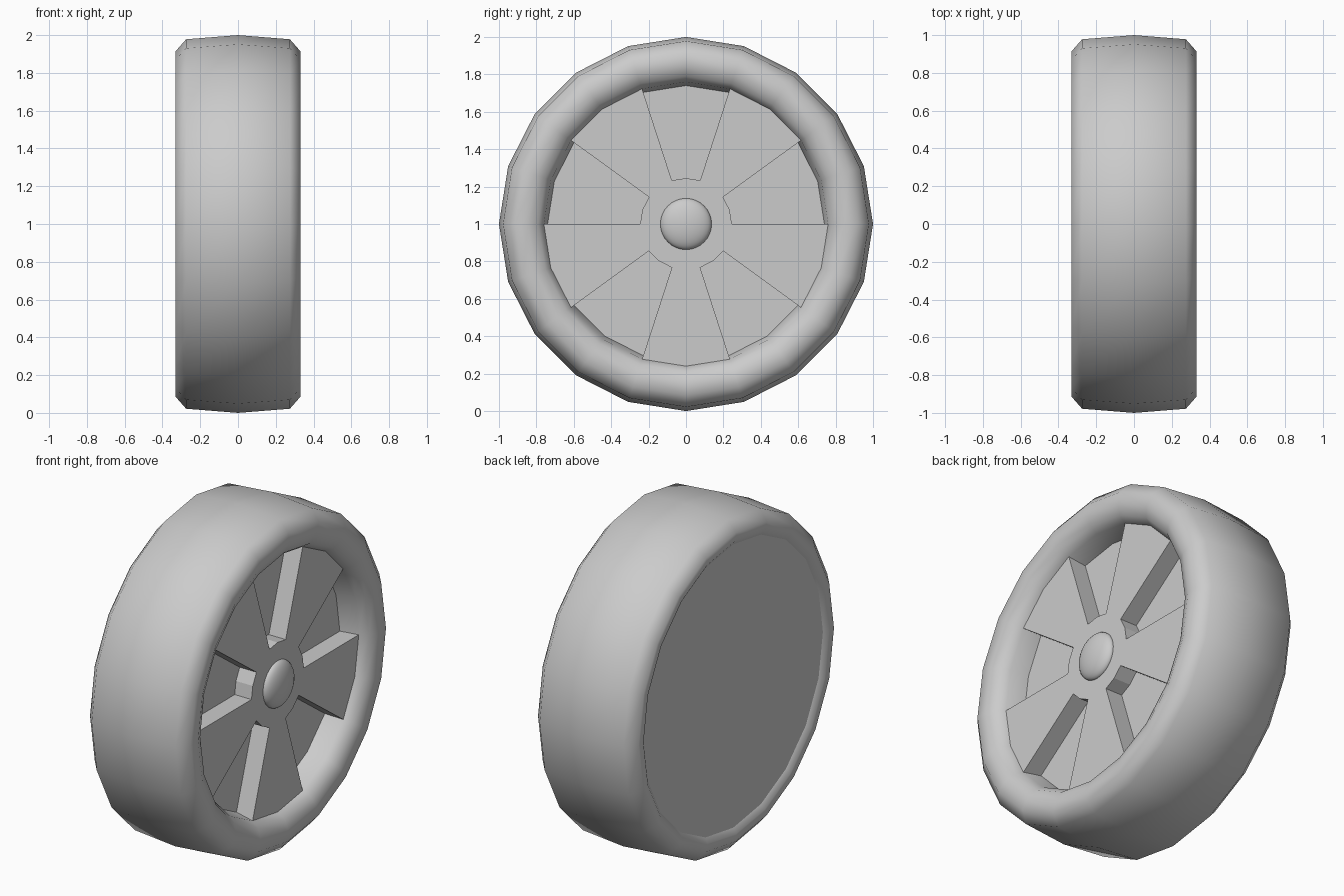
import bpy, bmesh, math

if "Cube" in bpy.data.objects:
    bpy.data.objects.remove(bpy.data.objects["Cube"])

SIDES = 20
CENTER_Z = 1.0


def ring_point(x, r, i, n=SIDES):
    a = 2 * math.pi * i / n
    return (x, r * math.cos(a), CENTER_Z + r * math.sin(a))


def finish(name, bm, smooth):
    bmesh.ops.recalc_face_normals(bm, faces=bm.faces)
    me = bpy.data.meshes.new(name)
    bm.to_mesh(me)
    bm.free()
    ob = bpy.data.objects.new(name, me)
    bpy.context.collection.objects.link(ob)
    for p in me.polygons:
        p.use_smooth = smooth
    return ob


def revolve(name, profile, n=SIDES, caps=False):
    """Spin an (x, radius) profile around the axle."""
    bm = bmesh.new()
    rings = [[bm.verts.new(ring_point(x, r, i, n)) for i in range(n)] for x, r in profile]
    for a, b in zip(rings, rings[1:]):
        for i in range(n):
            j = (i + 1) % n
            bm.faces.new((a[i], a[j], b[j], b[i]))
    if caps:
        bm.faces.new(rings[0])
        bm.faces.new(rings[-1])
    return finish(name, bm, not caps)


# Tyre: deep dished lip on the outer face, shallow lip on the back
revolve("tire", [(0.15, 0.74), (0.26, 0.76), (0.305, 0.79), (0.33, 0.845),
                 (0.33, 0.915), (0.275, 0.978), (0, 1.0), (-0.275, 0.978),
                 (-0.33, 0.915), (-0.33, 0.87), (-0.31, 0.84)])

# Solid wheel body: recessed floor in front, flat back plate behind
revolve("wheel_body", [(0.15, 0.74), (-0.31, 0.84)], caps=True)

# Raised spokes: five wedges joined at a hub, cut as one star-shaped plate
outline = []
for k in range(5):
    s = 4 * k
    outline += [(0.245, s), (0.245, s + 1), (0.245, s + 2)]
    outline += [(0.76, s + 2), (0.76, s + 3), (0.76, s + 4)]
bm = bmesh.new()
front = [bm.verts.new(ring_point(0.26, r, i)) for r, i in outline]
back = [bm.verts.new(ring_point(0.145, r, i)) for r, i in outline]
bm.faces.new(front)
for i in range(len(front)):
    j = (i + 1) % len(front)
    bm.faces.new((front[i], back[i], back[j], front[j]))
finish("spokes", bm, False)

# Domed hub cap
bm = bmesh.new()
bmesh.ops.create_uvsphere(bm, u_segments=24, v_segments=16, radius=1)
cap = finish("hub_cap", bm, True)
cap.scale = (0.055, 0.137, 0.137)
cap.location = (0.26, 0, CENTER_Z)
